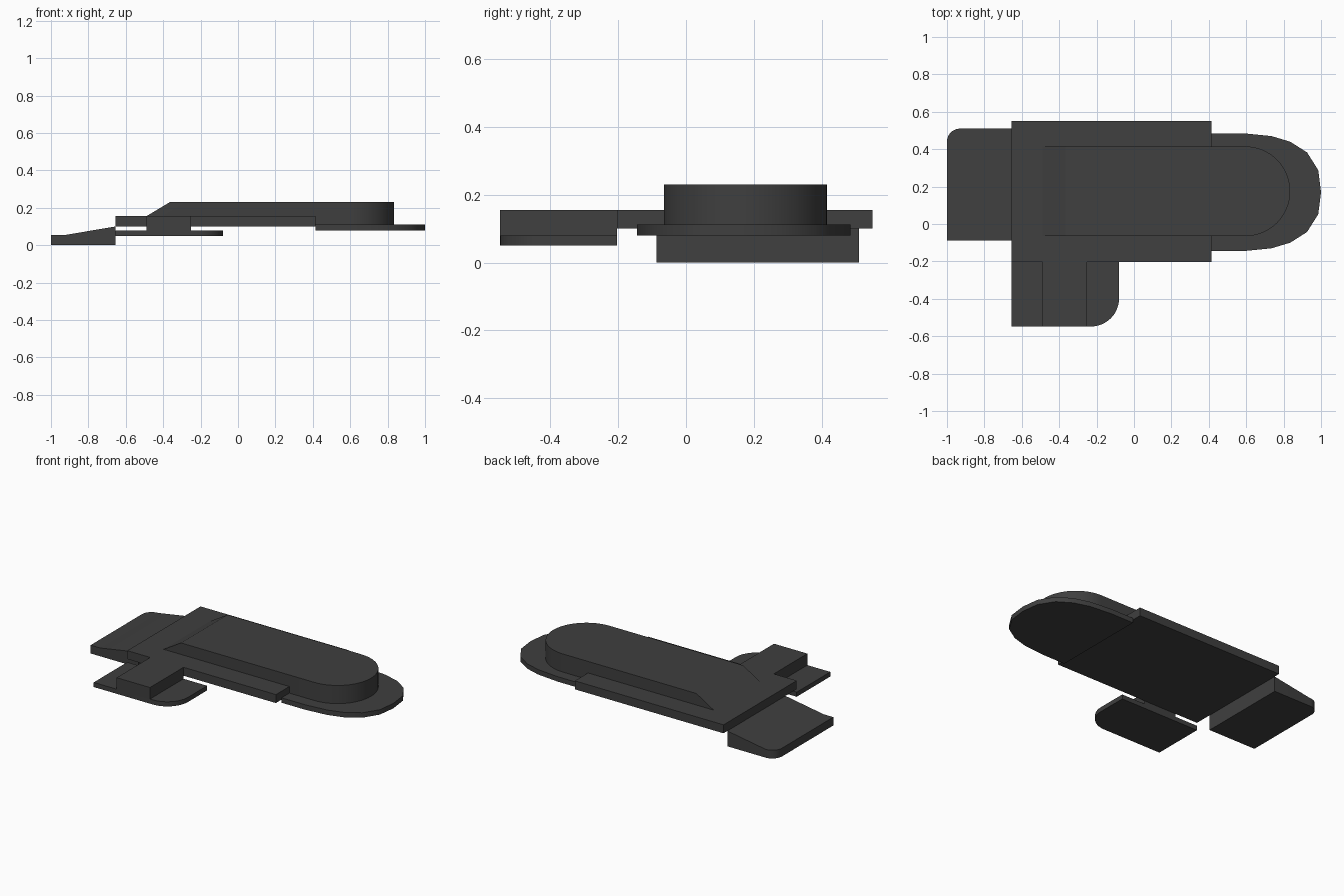
import bpy, bmesh, math
from math import cos, sin, pi

if "Cube" in bpy.data.objects:
    bpy.data.objects.remove(bpy.data.objects["Cube"])

mat = bpy.data.materials.new("dark_grey")
mat.diffuse_color = (0.05, 0.05, 0.05, 1)
mat.use_nodes = True
mat.node_tree.nodes["Principled BSDF"].inputs["Base Color"].default_value = mat.diffuse_color


def arc(cx, cy, r, a0, a1, n):
    """Points along a circular arc, angles in degrees."""
    angles = [math.radians(a0 + (a1 - a0) * i / n) for i in range(n + 1)]
    return [(cx + r * cos(a), cy + r * sin(a)) for a in angles]


def prism(name, outline, z0, z1, split_x=None, shape=None):
    """Extrude an outline; optionally split it at x and reshape the top vertices."""
    bm = bmesh.new()
    base = bm.faces.new([bm.verts.new((x, y, z0)) for x, y in outline])
    ext = bmesh.ops.extrude_face_region(bm, geom=[base], use_keep_orig=True)
    top = [g for g in ext["geom"] if isinstance(g, bmesh.types.BMVert)]
    for v in top:
        v.co.z = z1
    if split_x is not None:
        bmesh.ops.bisect_plane(bm, geom=bm.verts[:] + bm.edges[:] + bm.faces[:], dist=1e-5,
                               plane_co=(split_x, 0, 0), plane_no=(1, 0, 0))
    if shape:
        for v in bm.verts:
            if v.co.z > (z0 + z1) / 2:
                shape(v.co)
    bmesh.ops.recalc_face_normals(bm, faces=bm.faces)
    me = bpy.data.meshes.new(name)
    bm.to_mesh(me)
    bm.free()
    me.materials.append(mat)
    ob = bpy.data.objects.new(name, me)
    bpy.context.collection.objects.link(ob)
    bpy.ops.object.select_all(action='DESELECT')
    ob.select_set(True)
    bpy.context.view_layer.objects.active = ob
    bpy.ops.object.shade_smooth_by_angle(angle=math.radians(28))
    return ob


# Main plate with the side arm reaching out towards the front
prism("main_plate", [(-0.655, -0.203), (-0.49, -0.203), (-0.25, -0.203), (0.415, -0.203),
                     (0.415, 0.55), (-0.655, 0.55)], 0.10, 0.155)
prism("side_arm", [(-0.49, -0.548), (-0.25, -0.548), (-0.25, -0.203), (-0.49, -0.203)],
      0.08, 0.155)

# Raised body: round nose, sloped tail
def slope_tail(co):
    if co.x < -0.5:
        co.x = -0.365

prism("raised_body", [(-0.565, 0.415), (-0.565, -0.065)] + arc(0.595, 0.175, 0.24, -90, 90, 32),
      0.11, 0.23, shape=slope_tail)

# Low tongue under the nose, faceted curve mirrored about its centre line
half = [(0.415, 0.315), (0.585, 0.315), (0.735, 0.30), (0.835, 0.27), (0.925, 0.213), (0.985, 0.118)]
mid = 0.17
prism("nose_tongue", [(x, mid - d) for x, d in half] + [(1.0, mid)]
      + [(x, mid + d) for x, d in reversed(half)], 0.08, 0.112)

# Rear foot: wedge top with one rounded corner
def wedge_top(co):
    co.z = 0.054 if co.x < -0.929 else 0.054 + (co.x + 0.93) / 0.275 * 0.046

prism("rear_foot", [(-0.655, -0.087), (-0.655, 0.51)] + arc(-0.93, 0.44, 0.07, 90, 180, 10)
      + [(-1.0, -0.087)], 0.0, 0.054, split_x=-0.93, shape=wedge_top)

# Thin tab under the side arm with a rounded outer corner
prism("side_tab", [(-0.08, -0.203), (-0.655, -0.203), (-0.655, -0.548)]
      + arc(-0.23, -0.398, 0.15, -90, 0, 12), 0.05, 0.08)
